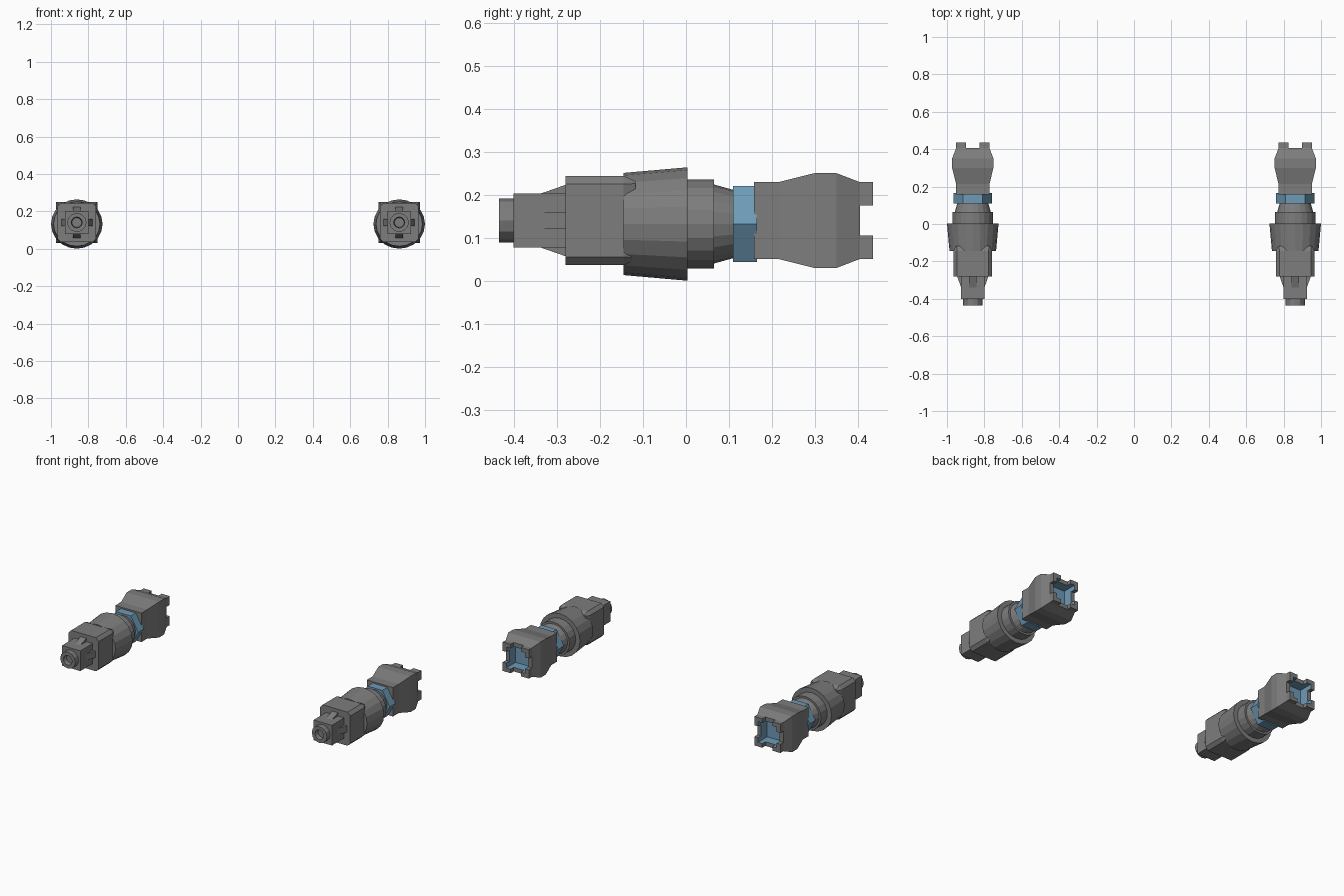
import bpy, bmesh
from math import cos, sin, pi

if "Cube" in bpy.data.objects:
    bpy.data.objects.remove(bpy.data.objects["Cube"])

CX = 0.862           # axis of the right-hand unit
ZR, ZS = 0.1325, 0.1405   # centre heights of round and square parts


def material(name, *rgb):
    m = bpy.data.materials.new(name)
    m.diffuse_color = (*rgb, 1)
    m.use_nodes = True
    m.node_tree.nodes["Principled BSDF"].inputs["Base Color"].default_value = m.diffuse_color
    return m


blue = material("blue", 0.155, 0.325, 0.47)
grey = material("dark_grey", 0.205, 0.205, 0.205)


def ngon(n, rx, rz):
    return [(rx * cos(2 * pi * i / n), rz * sin(2 * pi * i / n)) for i in range(n)]


def disc(r):
    return ngon(20, r * 1.045, r)


def square(h, c=0.0):
    if not c:
        return [(h, h), (-h, h), (-h, -h), (h, -h)]
    k = h - c
    return [(h, k), (k, h), (-k, h), (-h, k), (-h, -k), (-k, -h), (k, -h), (h, -k)]


def turn(pts, q):
    for _ in range(q):
        pts = [(-z, x) for x, z in pts]
    return pts


def loft(bm, sections, cz):
    """Skin a list of (y, outline) sections and cap both ends."""
    rings = [[bm.verts.new((CX + x, y, cz + z)) for x, z in pts] for y, pts in sections]
    for a, b in zip(rings, rings[1:]):
        for i in range(len(a)):
            j = (i + 1) % len(a)
            bm.faces.new((a[i], a[j], b[j], b[i]))
    bm.faces.new(rings[0])
    bm.faces.new(rings[-1])


def make(name, lofts, cz, mat=grey, liner=False):
    bm = bmesh.new()
    for sections in lofts:
        loft(bm, sections, cz)
    bmesh.ops.recalc_face_normals(bm, faces=bm.faces)
    me = bpy.data.meshes.new(name)
    me.materials.append(mat)
    if liner:
        # inside faces of the socket take the second, blue slot
        me.materials.append(blue)
        for f in bm.faces:
            c = f.calc_center_median()
            if c.y > 0.33 and max(abs(c.x - CX), abs(c.z - cz)) < 0.0645:
                if abs(f.normal.y) < 0.5 or c.y < 0.36:
                    f.material_index = 1
    bm.to_mesh(me)
    bm.free()
    ob = bpy.data.objects.new(name, me)
    bpy.context.collection.objects.link(ob)
    # the left-hand unit mirrors the right one
    ob.modifiers.new("pair", 'MIRROR').use_axis[0] = True
    return ob


# nozzle tip with bore
make("nozzle_tip", [[(-0.39, ngon(12, .052, .051)), (-0.435, ngon(12, .052, .051)),
                     (-0.435, ngon(12, .030, .030)), (-0.41, ngon(12, .026, .026))]], ZS)

# square nose block with four wedge ribs
make("nose_block", [[(-0.402, square(.0625)), (-0.27, square(.0625))]], ZS)
ribs = []
for q in range(4):
    low = [(-.02, .05), (.02, .05), (.02, .0615), (-.02, .0615)]
    high = [(-.02, .05), (.02, .05), (.02, .085), (-.02, .085)]
    ribs.append([(-0.342, turn(low, q)), (-0.275, turn(high, q))])
make("nose_ribs", ribs, ZS)

# chamfered front housing, its rear edge sloping into the collar
make("front_housing", [[(-0.281, square(.104, .019)), (-0.145, square(.104, .019)),
                        (-0.118, square(.092, .006))]], ZS)

# round flared collar, stepped cylinder and taper
make("flared_collar", [[(-0.145, disc(.119)), (0.003, disc(.132))]], ZR)
make("round_body", [[(0.0, disc(.104)), (0.065, disc(.104)),
                     (0.065, disc(.092)), (0.112, disc(.079))]], ZR)

# blue hexagonal coupling
make("hex_coupling", [[(0.109, ngon(6, .102, .102)), (0.165, ngon(6, .102, .102))]], ZR, blue)

# rear housing with blue socket
make("rear_housing", [[(0.158, square(.0895)), (0.215, square(.0895)),
                       (0.300, square(.1105)), (0.350, square(.1105)),
                       (0.405, square(.0895)), (0.405, square(.064)),
                       (0.345, square(.064))]], ZS, liner=True)

# four L-shaped corner posts at the rear rim
o, i, n = .0895, .064, .035
corner = [(n, i), (i, i), (i, n), (o, n), (o, o), (n, o)]
make("rim_posts", [[(0.405, turn(corner, q)), (0.435, turn(corner, q))] for q in range(4)],
     ZS, liner=True)
